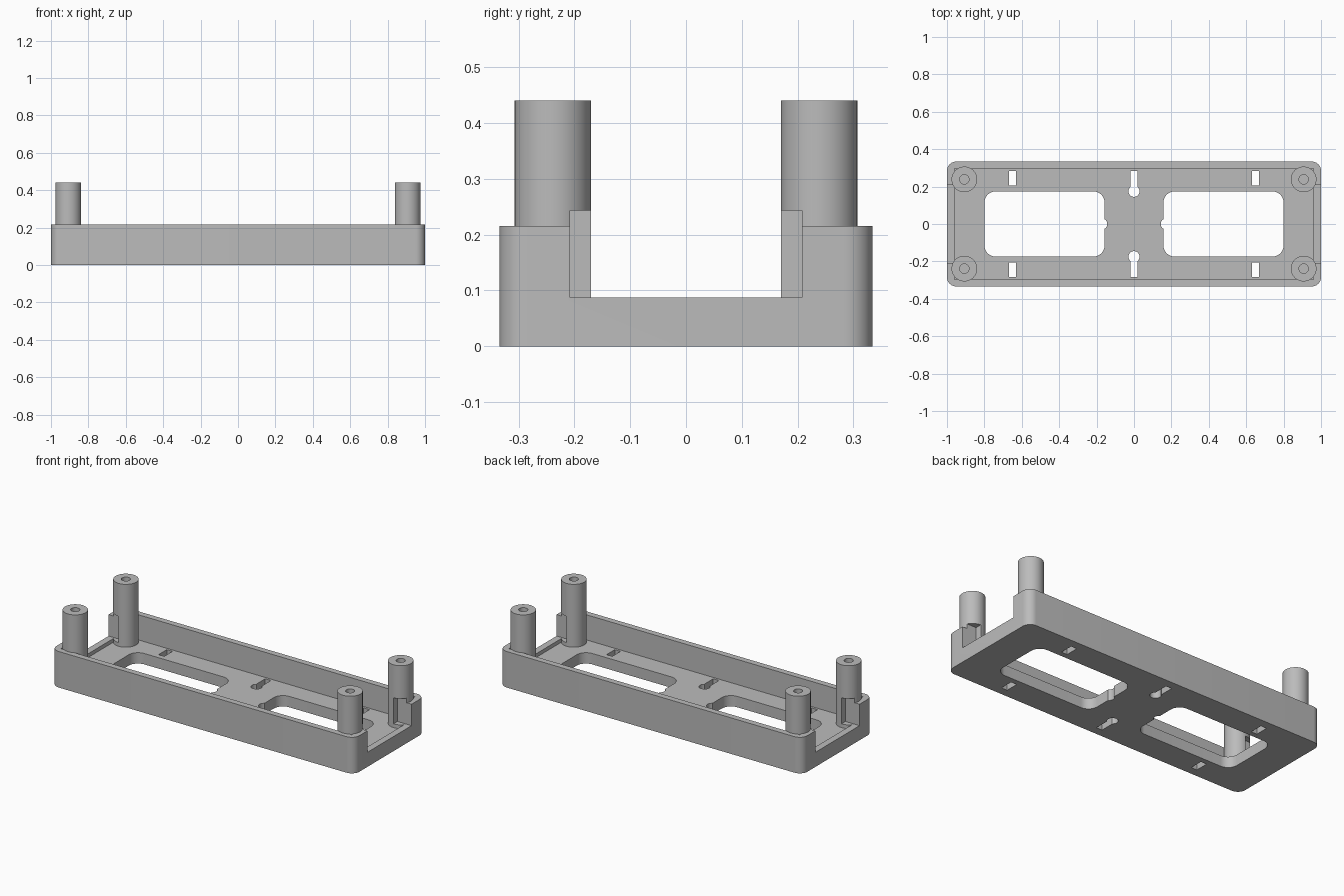
import bpy
import bmesh
from math import cos, sin, pi

if "Cube" in bpy.data.objects:
    bpy.data.objects.remove(bpy.data.objects["Cube"], do_unlink=True)

grey = bpy.data.materials.new("plain grey plastic")
grey.use_nodes = True
COLOUR = (0.5, 0.5, 0.5, 1)
grey.diffuse_color = COLOUR
grey.node_tree.nodes["Principled BSDF"].inputs["Base Color"].default_value = COLOUR


def circle(x, y, r, n=48):
    return [(x + r * cos(2 * pi * i / n), y + r * sin(2 * pi * i / n)) for i in range(n)]


def rect(x0, x1, y0, y1, r=0, steps=10):
    """Rectangle outline, with rounded corners when r is given."""
    if not r:
        return [(x0, y0), (x1, y0), (x1, y1), (x0, y1)]
    centres = [(x1 - r, y1 - r), (x0 + r, y1 - r), (x0 + r, y0 + r), (x1 - r, y0 + r)]
    return [(cx + r * cos(pi / 2 * (q + i / steps)), cy + r * sin(pi / 2 * (q + i / steps)))
            for q, (cx, cy) in enumerate(centres) for i in range(steps + 1)]


def prism(name, outline, z0, z1):
    """Solid made by raising a flat outline from z0 to z1."""
    bm = bmesh.new()
    face = bm.faces.new([bm.verts.new((x, y, z0)) for x, y in outline])
    top = bmesh.ops.extrude_face_region(bm, geom=[face])["geom"]
    bmesh.ops.translate(bm, vec=(0, 0, z1 - z0),
                        verts=[v for v in top if isinstance(v, bmesh.types.BMVert)])
    bmesh.ops.recalc_face_normals(bm, faces=bm.faces)
    mesh = bpy.data.meshes.new(name)
    bm.to_mesh(mesh)
    bm.free()
    mesh.materials.append(grey)
    obj = bpy.data.objects.new(name, mesh)
    bpy.context.collection.objects.link(obj)
    return obj


def cut(target, outline, z0, z1):
    """Subtract a prism from the target."""
    cutter = prism("cutter", outline, z0, z1)
    cutter.hide_render = True
    mod = target.modifiers.new("cut", "BOOLEAN")
    mod.operation, mod.solver, mod.object = "DIFFERENCE", "EXACT", cutter
    bpy.context.view_layer.objects.active = target
    bpy.ops.object.modifier_apply(modifier=mod.name)
    bpy.data.objects.remove(cutter, do_unlink=True)


def finish(obj):
    bpy.ops.object.select_all(action="DESELECT")
    obj.select_set(True)
    bpy.context.view_layer.objects.active = obj
    bpy.ops.object.shade_smooth_by_angle()


RIM, FLOOR, LIP, NOTCH_TOP = 0.215, 0.065, 0.087, 0.243
POST_X, POST_Y, POST_R, POST_TOP = 0.907, 0.2385, 0.0685, 0.44


def end_opening(side):
    return rect(*sorted((side * POST_X, side * 1.1)), -0.208, 0.208)


# Tray: rounded block, hollowed, open at both ends above a low lip
tray = prism("tray", rect(-1, 1, -0.334, 0.334, 0.05), 0, RIM)
cut(tray, rect(-0.96, 0.96, -0.298, 0.298), FLOOR, 0.5)
for s in (-1, 1):
    cut(tray, end_opening(s), LIP, NOTCH_TOP)

# Floor: two windows with a round notch, mounting holes and strap slots
for s in (-1, 1):
    cut(tray, rect(*sorted((s * 0.157, s * 0.8)), -0.174, 0.174, 0.06), -0.1, 0.12)
    cut(tray, circle(s * 0.173, 0, 0.03), -0.1, 0.12)
    cut(tray, circle(0, s * 0.175, 0.03), -0.1, 0.12)
    for x in (-0.65, 0, 0.65):
        inner = 0.2 if x == 0 else 0.206
        cut(tray, rect(x - 0.019, x + 0.019, *sorted((s * inner, s * 0.284))), -0.1, 0.12)
finish(tray)

# Corner posts: screw hole on top, notched beside the end opening
for sx, side in ((-1, "right"), (1, "left")):
    for sy, end in ((-1, "front"), (1, "back")):
        x, y = sx * POST_X, sy * POST_Y
        post = prism(f"{end}_{side}_post", circle(x, y, POST_R), 0.03, POST_TOP)
        cut(post, circle(x, y, 0.025, 32), 0.25, 0.6)
        cut(post, end_opening(sx), LIP, NOTCH_TOP)
        finish(post)
